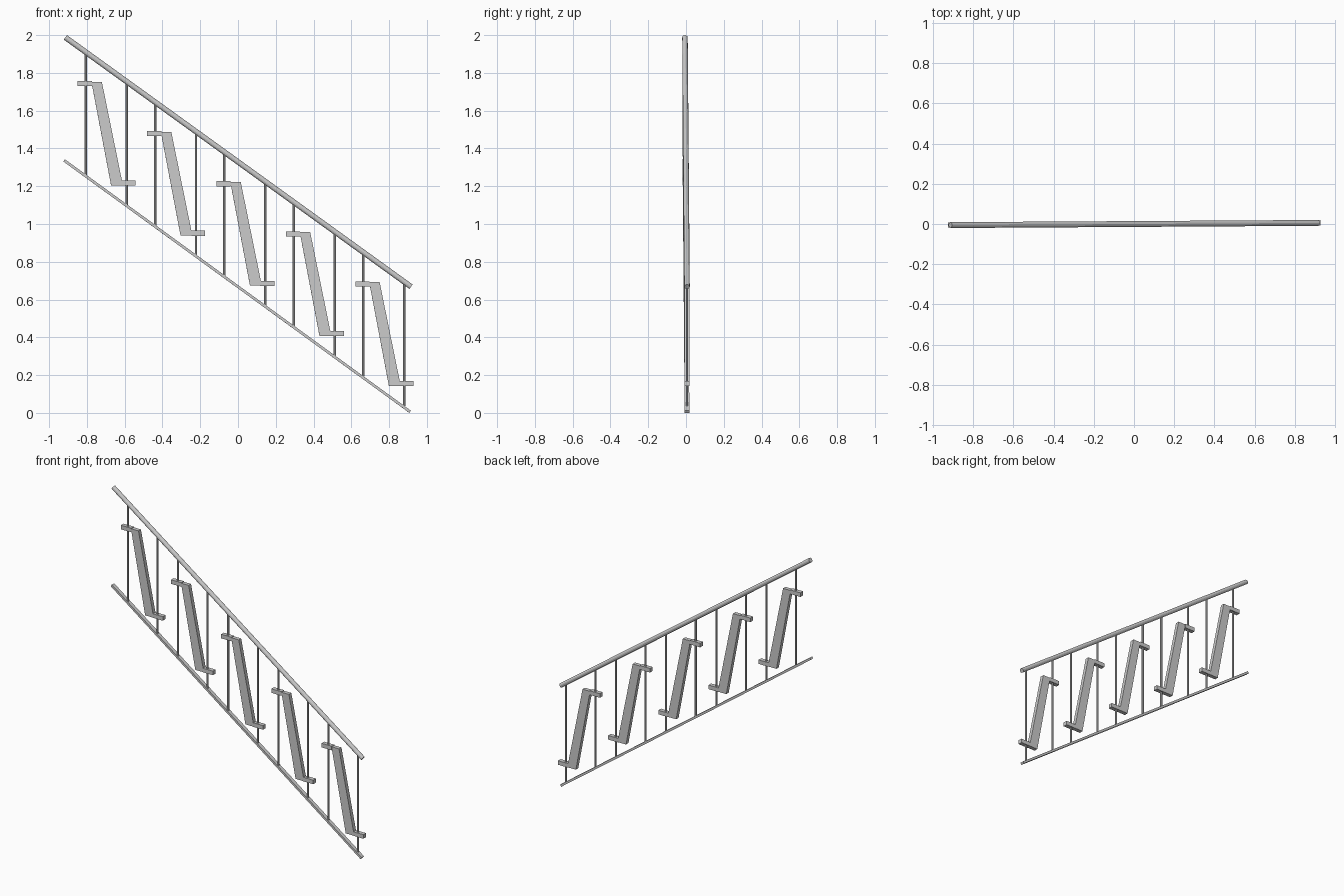
import bpy, bmesh, math
from mathutils import Vector, Matrix

if "Cube" in bpy.data.objects:
    bpy.data.objects.remove(bpy.data.objects["Cube"])

YAW = Matrix.Rotation(0.006, 4, 'Z')   # the panel is turned very slightly
STEP_X, SLOPE = 0.3677, -0.7215


def finish(name, bm):
    bmesh.ops.transform(bm, matrix=YAW, verts=bm.verts)
    bmesh.ops.recalc_face_normals(bm, faces=bm.faces)
    me = bpy.data.meshes.new(name)
    bm.to_mesh(me)
    bm.free()
    ob = bpy.data.objects.new(name, me)
    bpy.context.collection.objects.link(ob)
    return ob


def plate(name, pts, depth):
    """Extrude an x-z outline symmetrically about y = 0."""
    bm = bmesh.new()
    face = bm.faces.new([bm.verts.new((x, -depth / 2, z)) for x, z in pts])
    new = bmesh.ops.extrude_face_region(bm, geom=[face])['geom']
    bmesh.ops.translate(bm, vec=(0, depth, 0),
                        verts=[v for v in new if isinstance(v, bmesh.types.BMVert)])
    return finish(name, bm)


def rod(name, a, b, radius, sides):
    a, b = Vector(a), Vector(b)
    bm = bmesh.new()
    rot = (b - a).to_track_quat('Z', 'Y').to_matrix().to_4x4()
    bmesh.ops.create_cone(bm, cap_ends=True, segments=sides, radius1=radius,
                          radius2=radius, depth=(b - a).length,
                          matrix=Matrix.Translation((a + b) / 2) @ rot)
    return finish(name, bm)


def block(x0, x1, z0, z1):
    return [(x0, z0), (x1, z0), (x1, z1), (x0, z1)]


# round handrail
rod("handrail", (-0.914, 0, 1.988), (0.916, 0, 0.668), 0.0145, 12)

# flat lower rail
plate("lower_rail", [(-0.925, 1.331), (0.907, 0.0), (0.915, 0.012), (-0.917, 1.343)], 0.025)

# five bays: two balusters and a slanted ornament with end clamps
for i in range(5):
    dx, dz = i * STEP_X, i * STEP_X * SLOPE
    for k, x in enumerate((-0.807, -0.590)):
        bx = x + dx
        rod(f"baluster_{i}_{k}", (bx, 0, 0.672 + SLOPE * bx),
            (bx, 0, 1.325 + SLOPE * bx), 0.0065, 8)

    def put(pts):
        return [(x + dx, z + dz) for x, z in pts]

    plate(f"slanted_plate_{i}", put([
        (-0.780, 1.753), (-0.721, 1.753), (-0.615, 1.232), (-0.610, 1.204),
        (-0.672, 1.204), (-0.772, 1.731), (-0.780, 1.731)]), 0.026)
    plate(f"upper_clamp_{i}", put(block(-0.849, -0.774, 1.730, 1.757)), 0.028)
    plate(f"lower_clamp_{i}", put(block(-0.615, -0.542, 1.203, 1.230)), 0.028)
